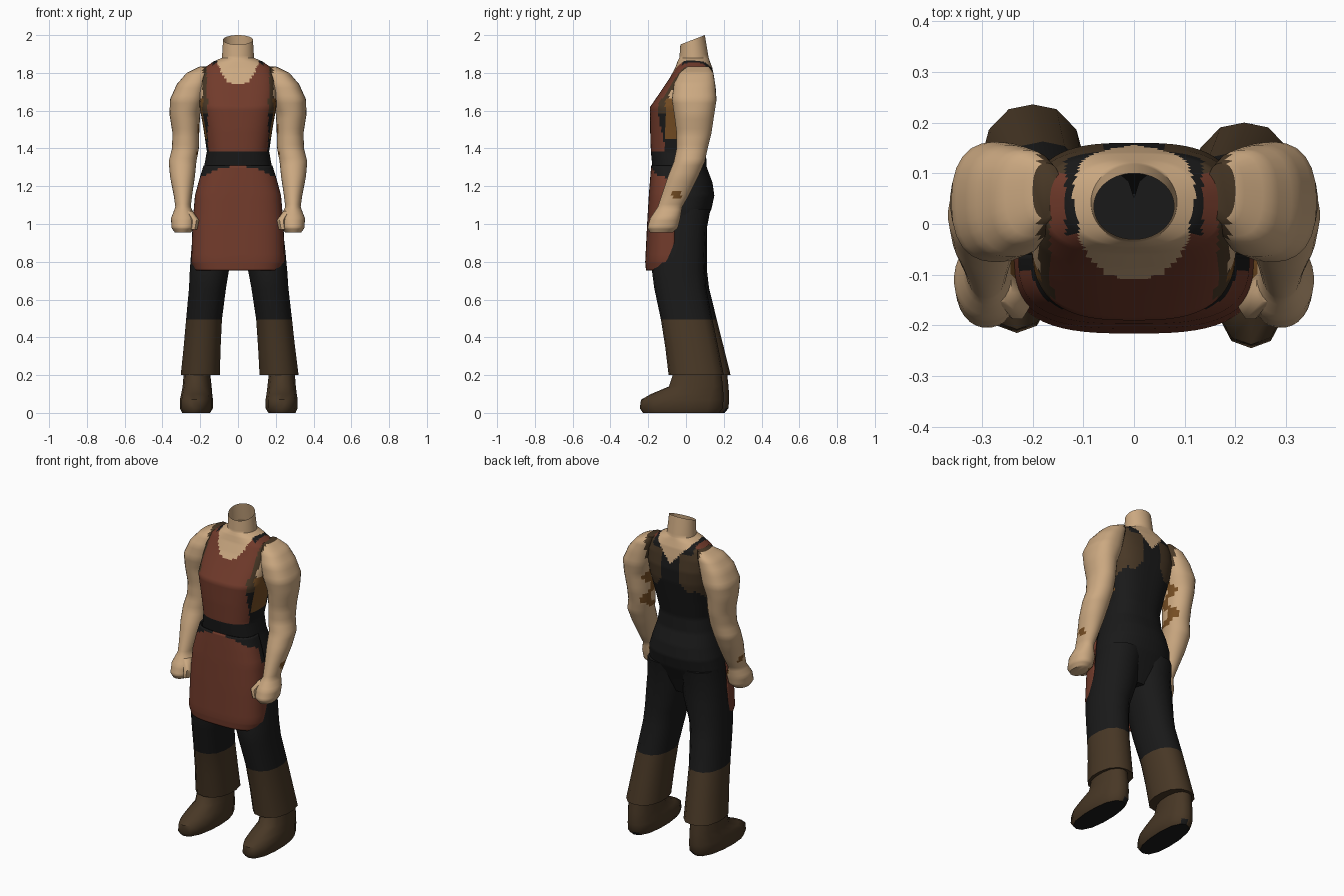
import bpy, bmesh, math


def make_mat(name, rgb):
    m = bpy.data.materials.new(name)
    m.diffuse_color = (*rgb, 1)
    return m


MATS = [make_mat("skin", (0.60, 0.395, 0.22)),
        make_mat("apron_red", (0.165, 0.043, 0.024)),
        make_mat("charcoal_cloth", (0.010, 0.010, 0.010)),
        make_mat("dark_brown_leather", (0.065, 0.039, 0.019)),
        make_mat("tan_orange", (0.18, 0.075, 0.017))]
SKIN, RED, BLACK, BROWN, ORANGE = range(5)


def refine(rings, k):
    """Insert k-1 linear in-between rings so colour borders can be cut."""
    out = []
    for a, b in zip(rings, rings[1:]):
        out += [tuple(p + (q - p) * i / k for p, q in zip(a, b)) for i in range(k)]
    return out + [rings[-1]]


def loft(name, rings, n, colour, k=1, caps=(True, True), arc=None, move=None):
    """Stack superellipse rings (z, x0, x1, y0, y1, power, tilt); arc gives an open shell."""
    bm = bmesh.new()
    layers = []
    for z, x0, x1, y0, y1, p, tilt in refine(rings, k):
        cx, cy, rx, ry = (x0 + x1) / 2, (y0 + y1) / 2, (x1 - x0) / 2, (y1 - y0) / 2
        layer = []
        for i in range(n + (1 if arc else 0)):
            a = arc[0] + (arc[1] - arc[0]) * i / n if arc else math.tau * (i + 0.5) / n
            c, s = math.cos(a), math.sin(a)
            # radial superellipse keeps the points evenly spread
            r = (abs(c) ** p + abs(s) ** p) ** (-1 / p)
            u, v = c * r, s * r
            co = (cx + rx * u, cy + ry * v, z + tilt * v)
            layer.append(bm.verts.new(move(*co) if move else co))
        layers.append(layer)
    for lo, hi in zip(layers, layers[1:]):
        for i in range(n):
            j = i + 1 if arc else (i + 1) % n
            bm.faces.new((lo[i], lo[j], hi[j], hi[i]))
    if not arc:
        for cap, layer in zip(caps, (layers[0], layers[-1])):
            if cap:
                bm.faces.new(layer)
    bmesh.ops.recalc_face_normals(bm, faces=bm.faces)
    for f in bm.faces:
        f.material_index = colour(f.calc_center_median(), f.normal)
        f.smooth = True
    me = bpy.data.meshes.new(name)
    bm.to_mesh(me)
    bm.free()
    me.set_sharp_from_angle(angle=math.radians(50))
    for m in MATS:
        me.materials.append(m)
    ob = bpy.data.objects.new(name, me)
    bpy.context.collection.objects.link(ob)
    return ob


# Torso and open neck: z, half width, front y, back y, power
torso = [(0.90, 0.16, -0.11, 0.06, 2.2), (1.00, 0.225, -0.155, 0.10, 2.3),
         (1.08, 0.23, -0.17, 0.135, 2.3), (1.15, 0.222, -0.17, 0.15, 2.3),
         (1.22, 0.203, -0.17, 0.14, 2.3), (1.30, 0.18, -0.178, 0.11, 2.5),
         (1.385, 0.165, -0.186, 0.105, 2.6), (1.50, 0.182, -0.19, 0.13, 2.7),
         (1.62, 0.203, -0.19, 0.155, 2.9), (1.70, 0.205, -0.135, 0.16, 3.0),
         (1.77, 0.20, -0.088, 0.15, 3.0), (1.825, 0.18, -0.058, 0.14, 2.8),
         (1.86, 0.13, -0.045, 0.127, 2.4), (1.88, 0.085, -0.035, 0.12, 2.0),
         (1.975, 0.079, -0.03, 0.10, 2.0)]


def torso_colour(c, nrm):
    x, y, z = abs(c.x), c.y, c.z
    if z > 1.865:
        return SKIN
    if z < 1.385:                                   # belt and trousers
        return BLACK
    if y < 0.04 and z > 1.74 + 0.12 * (x / 0.11) ** 3:     # scooped neckline
        return SKIN
    if y > 0.05 and z > 1.73 + 1.1 * x:             # V at the nape
        return SKIN
    if z > 1.80 and -0.02 < y < 0.15 and x < 0.135:  # strap edge by the neck
        return BLACK
    if y < 0.05 and z > 1.66:                       # bib straps, bare side chest
        return RED if x < 0.165 else BROWN if x < 0.187 else SKIN
    if y < -0.11:                                   # bib and its border
        return RED if x < 0.16 else BROWN if z > 1.58 else BLACK
    if 1.45 < z < 1.68 and y < 0.03:                # under the arm
        return ORANGE
    if z > 1.78 and y < 0.10:
        return RED
    if z > 1.70 - 1.0 * x + 0.03 * math.sin(50 * x) and x > 0.06:   # shoulder blades
        return BROWN
    return BLACK


loft("torso", [(z, -w, w, a, b, p, 0.025 if z > 1.9 else 0) for z, w, a, b, p in torso],
     96, torso_colour, k=7, caps=(True, False))

# Apron skirt: hollow front shell with black upper corners
apron = [(0.755, 0.232, -0.212), (0.80, 0.247, -0.216), (1.00, 0.241, -0.206),
         (1.15, 0.228, -0.197), (1.24, 0.204, -0.19), (1.31, 0.182, -0.184)]


def apron_colour(c, nrm):
    if c.z > 1.28 + 0.025 * (1 - (c.x / 0.13) ** 2):
        return BLACK
    return BLACK if c.y > -0.09 and c.z > 1.15 else RED


skirt = loft("apron_skirt", [(z, -w, w, f, -0.12 - f, 3.0, 0) for z, w, f in apron],
             40, apron_colour, k=5, arc=(math.pi, math.tau))
solid = skirt.modifiers.new("thickness", 'SOLIDIFY')
solid.thickness = 0.008

# Arm with fist: z, inner x, outer x, front y, back y
arm = [(0.955, 0.25, 0.335, -0.19, -0.07), (0.98, 0.228, 0.352, -0.205, -0.042),
       (1.03, 0.222, 0.355, -0.19, -0.03), (1.09, 0.25, 0.332, -0.15, -0.02),
       (1.15, 0.243, 0.34, -0.13, 0.015), (1.25, 0.228, 0.36, -0.097, 0.065),
       (1.33, 0.22, 0.367, -0.065, 0.10), (1.40, 0.207, 0.35, -0.05, 0.115),
       (1.48, 0.205, 0.347, -0.05, 0.135), (1.58, 0.20, 0.363, -0.063, 0.15),
       (1.66, 0.18, 0.36, -0.075, 0.162), (1.74, 0.162, 0.324, -0.065, 0.155),
       (1.80, 0.15, 0.272, -0.035, 0.145), (1.835, 0.145, 0.20, 0.01, 0.12)]
thumb = [(0.97, 0.215, 0.26, -0.185, -0.12), (1.02, 0.205, 0.255, -0.19, -0.11),
         (1.07, 0.24, 0.28, -0.155, -0.09)]

# Trouser leg and boot, same layout
leg = [(0.20, 0.113, 0.322, -0.092, 0.20), (0.35, 0.105, 0.303, -0.11, 0.17),
       (0.495, 0.095, 0.287, -0.133, 0.14), (0.66, 0.07, 0.268, -0.168, 0.107),
       (0.75, 0.053, 0.262, -0.18, 0.10), (0.88, 0.01, 0.25, -0.162, 0.105),
       (0.98, -0.005, 0.237, -0.152, 0.11), (1.08, -0.01, 0.225, -0.14, 0.13)]
boot = [(0.0, 0.16, 0.305, -0.228, 0.175), (0.025, 0.145, 0.317, -0.245, 0.195),
        (0.07, 0.145, 0.317, -0.238, 0.198), (0.10, 0.15, 0.312, -0.185, 0.198),
        (0.14, 0.155, 0.307, -0.09, 0.195), (0.23, 0.165, 0.30, -0.06, 0.185)]


def arm_colour(c, nrm):
    x, y, z = abs(c.x), c.y, c.z
    if z > 1.70 and x < 0.186:                      # strap edges on the shoulder
        return BROWN if y > 0.09 or x > 0.17 else RED
    inner = nrm.x * c.x < 0 and abs(nrm.x) > 0.5
    if inner and z < 1.07 and y > -0.11:            # palm
        return ORANGE
    if not inner and abs(z - 1.15) < 0.022 and abs(y + 0.05) < 0.025 and x > 0.3:
        return ORANGE                               # forearm mark
    patch = 0.05 + 0.035 * math.sin(45 * z)
    return ORANGE if inner and 1.36 < z < 1.62 and abs(y - patch) < 0.03 else SKIN


def leg_colour(c, nrm):
    return BROWN if c.z < 0.495 else BLACK


def boot_colour(c, nrm):
    return BLACK if nrm.z < -0.6 else BROWN


for side, s in (("right", 1), ("left", -1)):
    def flip(x, y, z, s=s):
        return (s * x, y, z)

    def stride(x, y, z, s=s):
        # the left leg stands slightly further back and inward
        d = max(0, 1 - z) if s < 0 else 0
        return (s * (x - 0.022 * d), y + 0.045 * d, z)

    def step(x, y, z, s=s):
        # the left boot is set back and turned slightly outward
        d = 1 if s < 0 else 0
        return (s * (x - d * (0.012 + 0.05 * y)), y + 0.03 * d, z)

    def sections(rows, p):
        return [(*r, p, 0) for r in rows]

    loft(side + "_arm", [(*r, 2.1 if r[0] < 1.6 else 2.5, 0) for r in arm],
         28, arm_colour, k=4, move=flip)
    loft(side + "_thumb", sections(thumb, 2.2), 8, lambda c, n: SKIN, move=flip)
    loft(side + "_trouser_leg", sections(leg, 2.4), 14, leg_colour, move=stride)
    loft(side + "_boot", sections(boot, 2.4), 14, boot_colour, move=step)
